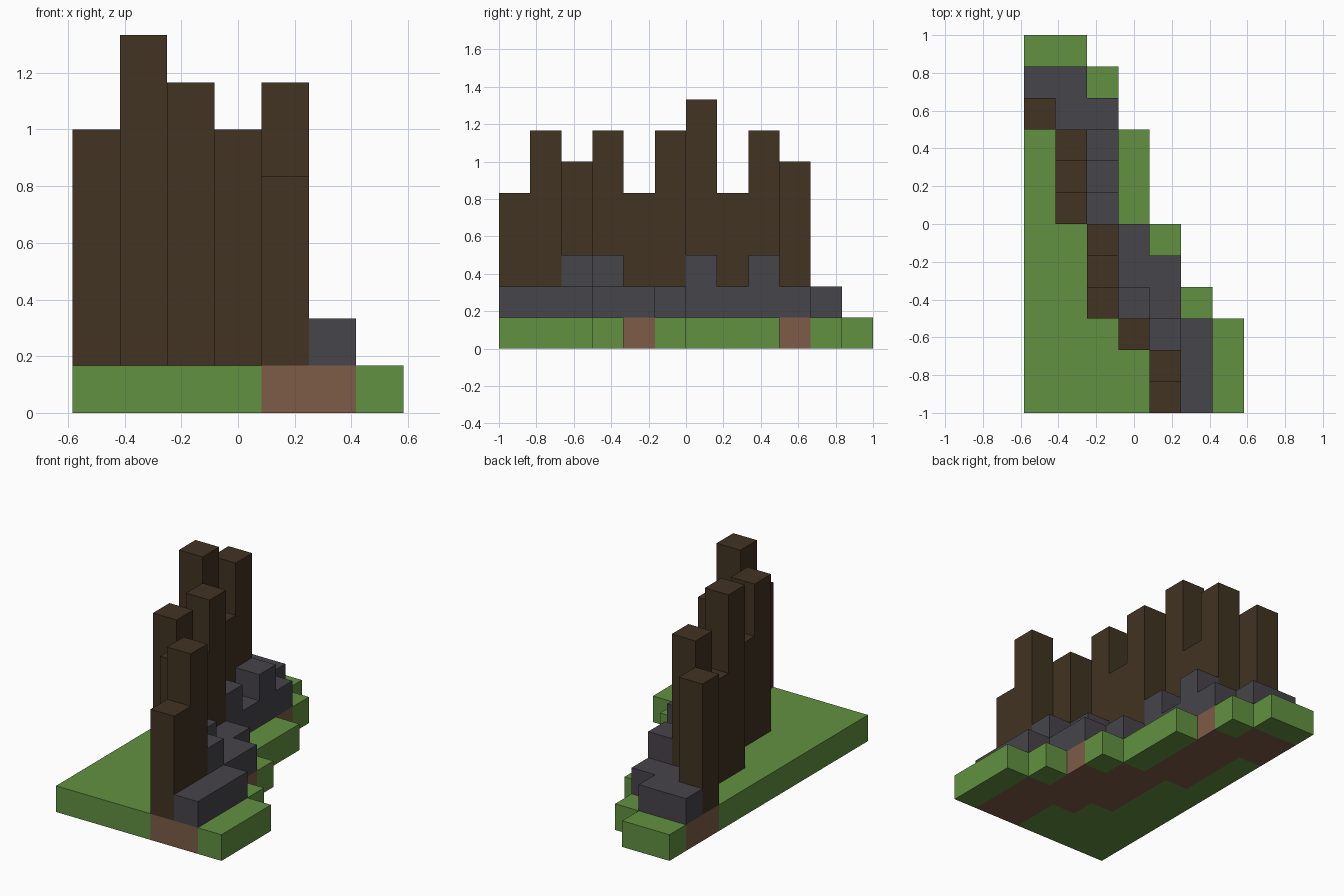
import bpy, bmesh
from math import radians
from mathutils import Vector

cube = bpy.data.objects.get("Cube")
if cube:
    bpy.data.objects.remove(cube, do_unlink=True)

CELL = 1 / 6

# Ground plan, front row first, left to right along x:
# g grass, s low stone, S high stone, digit = top of a wooden post in cells
PLAN = [
    "gggg5sg",
    "gggg7sg",
    "ggg6Ssg",
    "gg7Ssg.",
    "gg5ss..",
    "gg7sg..",
    "g8Sg...",
    "g5sg...",
    "g7Sg...",
    "6ss....",
    "ssg....",
    "gg.....",
]
ORIGIN = Vector((-len(PLAN[0]) / 2, -len(PLAN) / 2, 0))


def material(name, color):
    mat = bpy.data.materials.new(name)
    mat.use_nodes = True
    mat.diffuse_color = (*color, 1)
    bsdf = mat.node_tree.nodes["Principled BSDF"]
    bsdf.inputs["Base Color"].default_value = (*color, 1)
    bsdf.inputs["Roughness"].default_value = 0.9
    return mat


def block_part(name, cells, mat):
    """Join cubic cells into one outer shell with merged flat faces."""
    bm = bmesh.new()
    for cell in cells:
        centre = Vector(cell) + Vector((0.5, 0.5, 0.5)) + ORIGIN
        for axis in range(3):
            for sign in (-1, 1):
                step = [0, 0, 0]
                step[axis] = sign
                if tuple(c + s for c, s in zip(cell, step)) in cells:
                    continue
                n = Vector(step) / 2
                u = Vector([0.5 if a == (axis + 1) % 3 else 0 for a in range(3)])
                v = n.cross(u) * 2
                corners = (-u - v, u - v, u + v, v - u)
                bm.faces.new([bm.verts.new((centre + n + c) * CELL) for c in corners])
    bmesh.ops.remove_doubles(bm, verts=bm.verts, dist=0.001)
    bmesh.ops.dissolve_limit(bm, angle_limit=radians(1), verts=bm.verts, edges=bm.edges)
    mesh = bpy.data.meshes.new(name)
    bm.to_mesh(mesh)
    bm.free()
    mesh.materials.append(mat)
    obj = bpy.data.objects.new(name, mesh)
    bpy.context.collection.objects.link(obj)
    return obj


# Sort the plan into stacks of cells for each part
grass, dirt, stone, posts = set(), set(), set(), set()
for j, row in enumerate(PLAN):
    for i, mark in enumerate(row):
        if mark == ".":
            continue
        (grass if mark == "g" else dirt).add((i, j, 0))
        if mark in "sS":
            stone.update((i, j, k) for k in range(1, 3 if mark == "S" else 2))
        elif mark.isdigit():
            posts.update((i, j, k) for k in range(1, int(mark)))

# Ground, earth strip, stone footing and wooden palisade
block_part("grass_ground", grass, material("grass green", (0.122, 0.283, 0.053)))
block_part("earth_strip", dirt, material("earth brown", (0.205, 0.107, 0.063)))
block_part("stone_footing", stone, material("stone grey", (0.061, 0.058, 0.067)))
block_part("palisade_posts", posts, material("dark wood", (0.053, 0.033, 0.016)))
